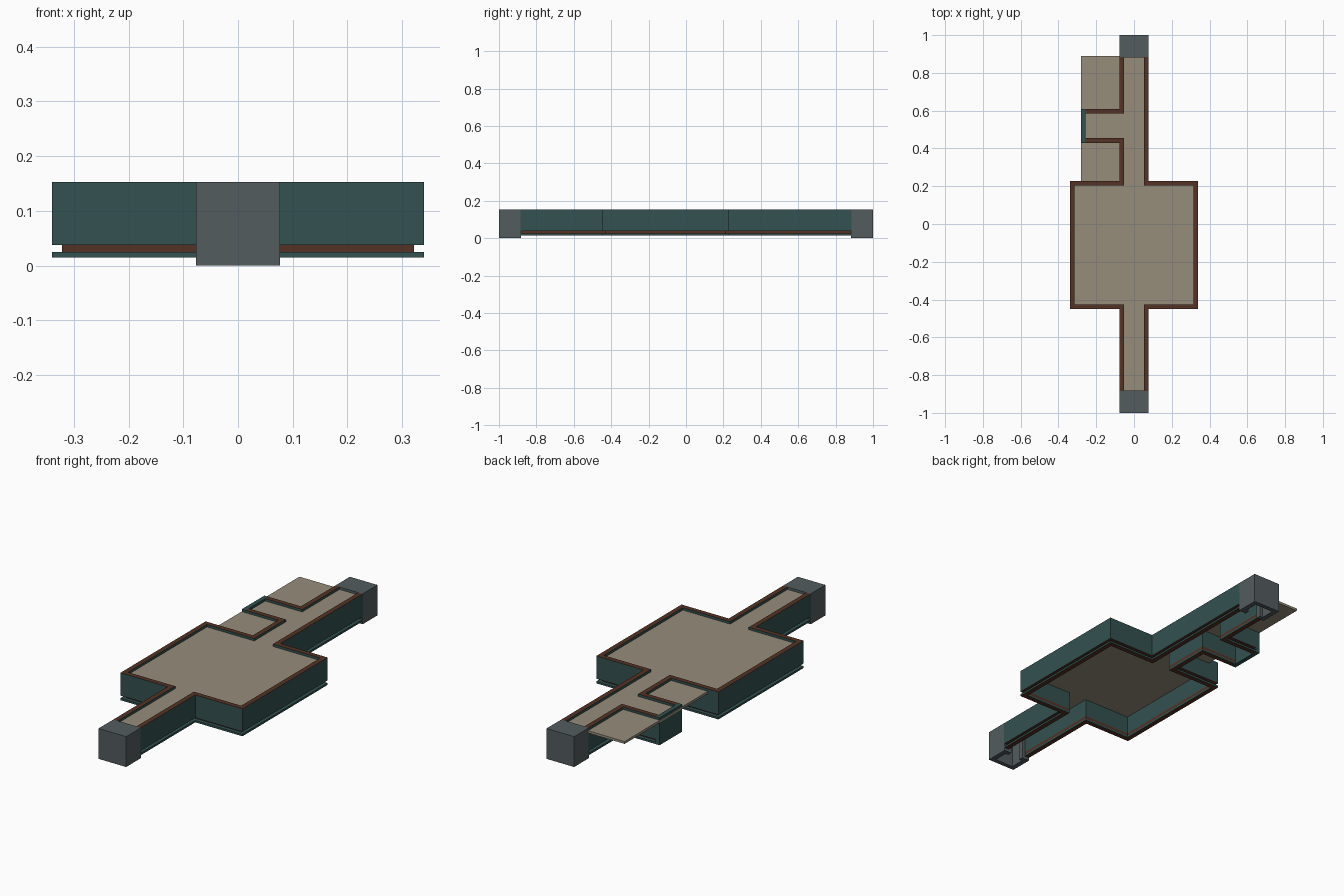
import bpy, bmesh
from mathutils import Vector

if "Cube" in bpy.data.objects:
    bpy.data.objects.remove(bpy.data.objects["Cube"])


def material(name, rgb):
    m = bpy.data.materials.new(name)
    m.diffuse_color = (*rgb, 1)
    m.use_nodes = True
    m.node_tree.nodes["Principled BSDF"].inputs["Base Color"].default_value = m.diffuse_color
    return m


TEAL = material("teal wall", (0.033, 0.082, 0.080))
BROWN = material("brown trim", (0.089, 0.032, 0.018))
TAN = material("tan floor", (0.305, 0.266, 0.198))
GREY = material("grey doorway", (0.087, 0.107, 0.114))


def finish(name, bm, mats, rule=None):
    bmesh.ops.recalc_face_normals(bm, faces=bm.faces)
    if rule:
        for f in bm.faces:
            f.material_index = rule(f.normal)
    me = bpy.data.meshes.new(name)
    bm.to_mesh(me)
    bm.free()
    for m in mats:
        me.materials.append(m)
    ob = bpy.data.objects.new(name, me)
    bpy.context.collection.objects.link(ob)
    return ob


def add_box(bm, x0, x1, y0, y1, z0, z1):
    vs = bmesh.ops.create_cube(bm, size=1)["verts"]
    for v in vs:
        v.co = Vector(((x0 + x1) / 2 + v.co.x * (x1 - x0),
                       (y0 + y1) / 2 + v.co.y * (y1 - y0),
                       (z0 + z1) / 2 + v.co.z * (z1 - z0)))


def box(name, mat, *dims):
    bm = bmesh.new()
    add_box(bm, *dims)
    return finish(name, bm, [mat])


def offset(path, d):
    """Shift a right-angled path to its left by d."""
    pts = [Vector(p) for p in path]
    norms = []
    for a, b in zip(pts, pts[1:]):
        t = (b - a).normalized()
        norms.append(Vector((-t.y, t.x)))
    out = []
    for i, p in enumerate(pts):
        if i == 0:
            n = norms[0]
        elif i == len(pts) - 1:
            n = norms[-1]
        else:
            n = norms[i - 1] + norms[i]
        out.append(p + n * d)
    return out


def ribbon(name, path, d0, d1, z0, z1, mats, rule=None):
    """Wall strip following a path, between two offsets."""
    bm = bmesh.new()
    a, b = offset(path, d0), offset(path, d1)
    rings = [[bm.verts.new((p.x, p.y, z)) for p, z in
              ((a[i], z0), (b[i], z0), (b[i], z1), (a[i], z1))]
             for i in range(len(path))]
    for r, s in zip(rings, rings[1:]):
        for k in range(4):
            n = (k + 1) % 4
            bm.faces.new((r[k], r[n], s[n], s[k]))
    bm.faces.new(rings[0])
    bm.faces.new(rings[-1])
    return finish(name, bm, mats, rule)


H, T, C, R = 0.153, 0.025, 0.077, 0.34      # height, thickness, half widths
YF, YB, E = -0.45, 0.228, 0.885             # room front, room back, wall end
A0, A1, AX = 0.43, 0.61, -0.28              # alcove


def wall(name, path):
    # upper wall with brown caps, recessed brown band, bottom lip
    ribbon(name, path, 0, T, 0.038, H, [TEAL, BROWN],
           lambda n: 1 if abs(n.z) > 0.5 else 0)
    ribbon(name + "_band", path, 0.018, T, 0.025, 0.038, [BROWN])
    ribbon(name + "_lip", path, 0, T, 0.015, 0.025, [TEAL, BROWN],
           lambda n: 1 if n.z < -0.5 else 0)


# Walls
wall("right_wall", [(C, -E), (C, YF), (R, YF), (R, YB), (C, YB), (C, E)])
wall("back_left_wall", [(-C, E), (-C, A1), (AX + 0.022, A1)])
wall("left_wall", [(AX + 0.022, A0), (-C, A0), (-C, YB), (-R, YB),
                   (-R, YF), (-C, YF), (-C, -E)])
box("alcove_end_wall", TEAL, AX, AX + 0.022, A0, A1, 0.015, H)

# Floor plates
FZ = (0.129, 0.141)
box("room_floor", TAN, -R + 0.01, R - 0.01, YF + 0.01, YB - 0.01, *FZ)
box("front_passage_floor", TAN, -C + 0.01, C - 0.01, -0.89, YF + 0.01, *FZ)
box("back_passage_floor", TAN, AX - 0.001, C - 0.01, YB - 0.01, 0.89, *FZ)

# Hollow doorways at both ends, open below and towards the passage
for name, s in (("front_doorway", -1), ("back_doorway", 1)):
    bm = bmesh.new()

    def part(x0, x1, y0, y1, z0, z1):
        add_box(bm, x0, x1, min(s * y0, s * y1), max(s * y0, s * y1), z0, z1)

    part(-C, C, 0.882, 1.0, 0.128, H)            # lid
    part(-C, C, 0.978, 1.0, 0, 0.128)            # end wall
    for m in (-1, 1):
        xs = sorted((m * C, m * (C - T)))
        part(*xs, 0.882, 0.978, 0, 0.128)        # side walls
        xs = sorted((m * (C - T), m * 0.035))
        part(*xs, 0.882, 0.905, 0, 0.128)        # door jambs
    finish(name, bm, [GREY])
